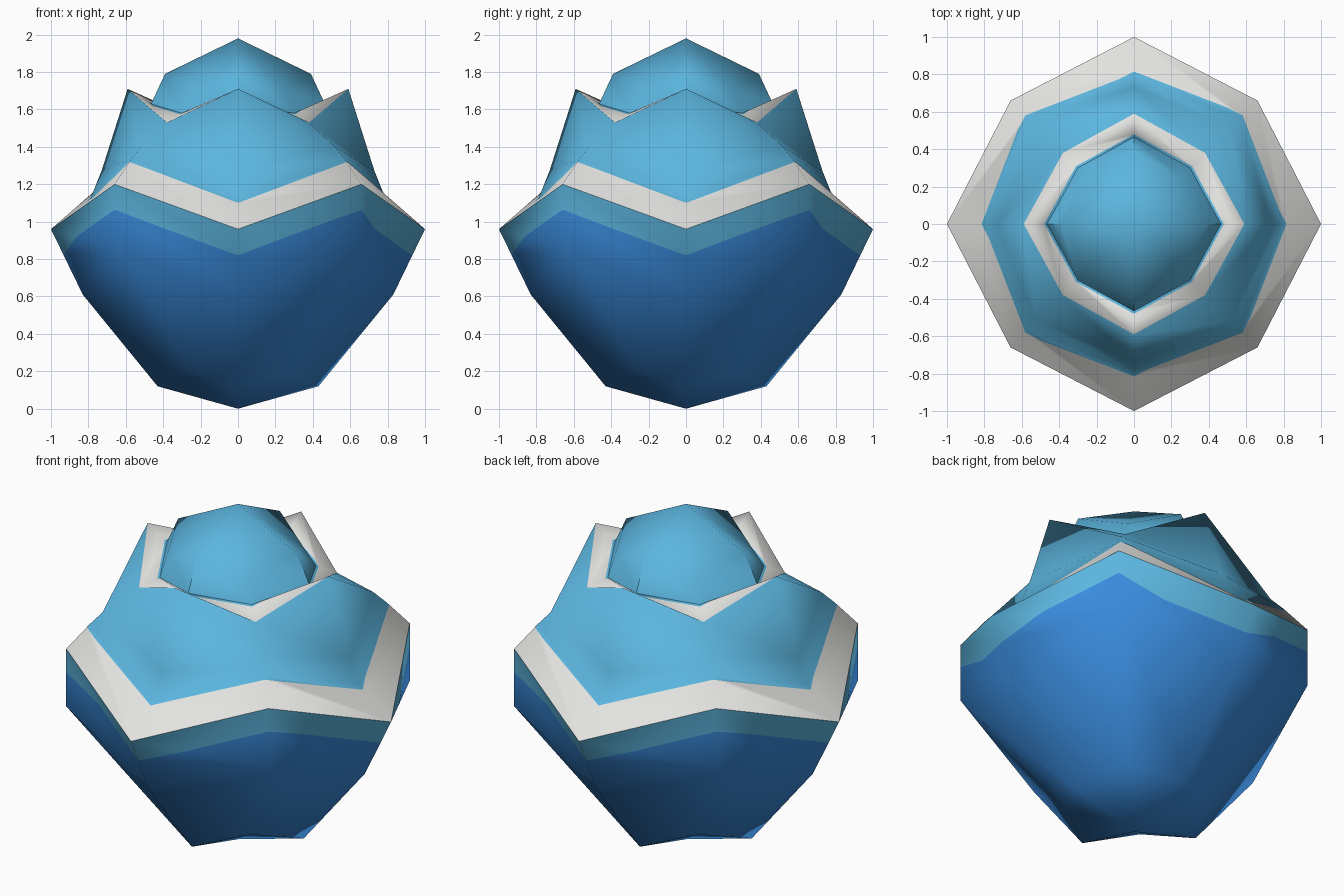
import bpy, bmesh, math
from mathutils import Vector

if "Cube" in bpy.data.objects:
    bpy.data.objects.remove(bpy.data.objects["Cube"])


def material(name, rgb):
    m = bpy.data.materials.new(name)
    m.diffuse_color = (*rgb, 1)
    m.use_nodes = True
    m.node_tree.nodes["Principled BSDF"].inputs["Base Color"].default_value = m.diffuse_color
    return m


MATS = [material("sky_blue", (0.107, 0.468, 0.745)),
        material("off_white", (0.77, 0.77, 0.75)),
        material("deep_blue", (0.042, 0.262, 0.73))]
SKY, WHITE, DEEP = 0, 1, 2


def ring(axis_r, axis_z, diag_xy, diag_z):
    """Eight points: four on the axes, four on the diagonals."""
    pts = []
    for i in range(8):
        a = i * math.pi / 4
        r, z = (diag_xy * math.sqrt(2), diag_z) if i % 2 else (axis_r, axis_z)
        pts.append(Vector((r * math.cos(a), r * math.sin(a), z)))
    return pts


def build(name, rings, strips):
    """Join rings from top to bottom; a strip is (first colour, cut, second colour)."""
    bm = bmesh.new()

    def face(pts, colour):
        f = bm.faces.new([bm.verts.new(p) for p in pts])
        f.material_index = colour
        f.smooth = True

    for p, n, (c1, cut, c2) in zip(rings, rings[1:], strips):
        for i in range(8):
            j = (i + 1) % 8
            p0, p1, n0, n1 = p[i], p[j], n[i], n[j]
            if cut is None:
                face((p0, n0, n1), c1)
                face((p0, n1, p1), c1)
            else:
                a, k, b = p0.lerp(n0, cut), p0.lerp(n1, cut), p1.lerp(n1, cut)
                face((p0, a, k), c1)
                face((p0, k, b, p1), c1)
                face((a, n0, n1, k), c2)
                face((k, n1, b), c2)
    bmesh.ops.remove_doubles(bm, verts=bm.verts, dist=0.0005)
    me = bpy.data.meshes.new(name)
    bm.to_mesh(me)
    bm.free()
    for m in MATS:
        me.materials.append(m)
    ob = bpy.data.objects.new(name, me)
    bpy.context.collection.objects.link(ob)
    bpy.ops.object.select_all(action='DESELECT')
    ob.select_set(True)
    bpy.context.view_layer.objects.active = ob
    bpy.ops.object.shade_smooth_by_angle(angle=math.radians(60))


# shared rings
pocket = ring(0.465, 1.63, 0.30, 1.58)
tips = ring(0.59, 1.71, 0.38, 1.53)
rim = ring(1.0, 0.96, 0.66, 1.2)

# centre bud
build("centre_bud",
      [ring(0, 1.98, 0, 1.98), ring(0.39, 1.79, 0.25, 1.70), pocket],
      [(SKY, None, SKY)] * 2)

# inner petals with white lip, flaring out to the white rim
build("inner_petals",
      [pocket, tips, ring(0.73, 1.27, 0.52, 1.40),
       ring(0.79, 1.12, 0.57, 1.335), rim],
      [(SKY, 0.12, WHITE), (SKY, None, SKY), (SKY, None, SKY), (SKY, 0.12, WHITE)])

# outer bowl with a sky blue band below the rim
build("outer_bowl",
      [rim, ring(0.83, 0.61, 0.66, 0.86), ring(0.43, 0.12, 0.265, 0.2),
       ring(0, 0, 0, 0)],
      [(SKY, 0.4, DEEP), (DEEP, None, DEEP), (DEEP, None, DEEP)])
